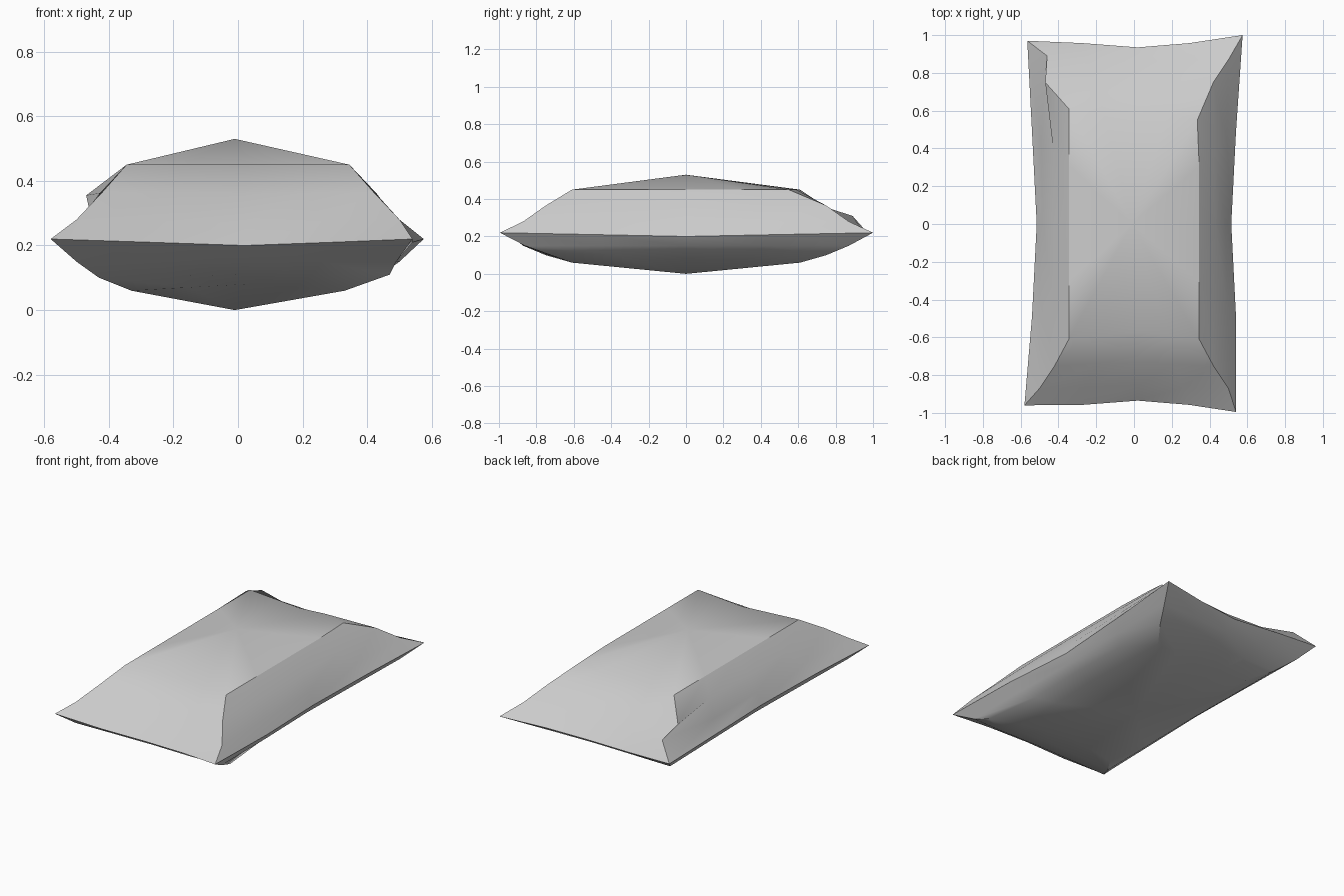
import bpy, bmesh
from mathutils import Vector

if "Cube" in bpy.data.objects:
    bpy.data.objects.remove(bpy.data.objects["Cube"])

# Plain cloth colour
cloth = bpy.data.materials.new("light_grey_cloth")
cloth.use_nodes = True
cloth.diffuse_color = (0.6, 0.6, 0.6, 1)
cloth.node_tree.nodes["Principled BSDF"].inputs["Base Color"].default_value = (0.6, 0.6, 0.6, 1)

SIGNS = [(-1, -1), (1, -1), (1, 1), (-1, 1)]
STEPS = 4  # segments per side of a ring


def ring(hx, hy, z, mid_x, mid_y, mid_z, moved=None):
    """Rectangular loop whose side middles are pulled in; moved replaces corners."""
    corners = [Vector((sx * hx, sy * hy, z)) for sx, sy in SIGNS]
    middles = [Vector(m) for m in ((0.02, -mid_y, mid_z), (mid_x, 0, mid_z),
                                   (0.02, mid_y, mid_z), (-mid_x, 0, mid_z))]
    points = []
    for i in range(4):
        for a, b in ((corners[i], middles[i]), (middles[i], corners[(i + 1) % 4])):
            points += [a.lerp(b, k / (STEPS // 2)) for k in range(STEPS // 2)]
    for i, p in (moved or {}).items():
        points[i * STEPS] = Vector(p)
    return points


# Seam with slightly uneven corners
seam = ring(0.565, 0.98, 0.22, 0.515, 0.935, 0.20,
            {0: (-0.58, -0.96, 0.22), 1: (0.54, -0.995, 0.22),
             2: (0.575, 1.0, 0.22), 3: (-0.565, 0.97, 0.22)})

# Upper shell, with a folded corner at the back
upper = [ring(0.50, 0.87, 0.28, 0.485, 0.86, 0.27, {3: (-0.46, 0.89, 0.31)}),
         ring(0.42, 0.75, 0.365, 0.43, 0.73, 0.36, {3: (-0.47, 0.75, 0.355)}),
         ring(0.345, 0.61, 0.45, 0.345, 0.57, 0.45, {2: (0.335, 0.55, 0.45)})]

# Lower shell, with a folded corner at the front
lower = [ring(0.50, 0.87, 0.15, 0.48, 0.86, 0.15, {1: (0.49, -0.86, 0.15)}),
         ring(0.43, 0.75, 0.10, 0.43, 0.74, 0.11, {1: (0.47, -0.75, 0.11)}),
         ring(0.33, 0.61, 0.06, 0.33, 0.57, 0.08)]

bm = bmesh.new()
seam_verts = [bm.verts.new(p) for p in seam]
for rings, peak in ((upper, 0.53), (lower, 0.0)):
    previous = seam_verts
    for points in rings:
        current = [bm.verts.new(p) for p in points]
        for i in range(len(current)):
            j = (i + 1) % len(current)
            bm.faces.new((previous[i], previous[j], current[j], current[i]))
        previous = current
    centre = bm.verts.new((-0.01, 0, peak))
    for i in range(len(previous)):
        bm.faces.new((previous[i], previous[(i + 1) % len(previous)], centre))
bmesh.ops.recalc_face_normals(bm, faces=bm.faces)

mesh = bpy.data.meshes.new("pillow")
bm.to_mesh(mesh)
bm.free()
mesh.materials.append(cloth)
pillow = bpy.data.objects.new("pillow", mesh)
bpy.context.collection.objects.link(pillow)

# Soft shading with crisp folds
bpy.ops.object.select_all(action="DESELECT")
pillow.select_set(True)
bpy.context.view_layer.objects.active = pillow
bpy.ops.object.shade_smooth_by_angle(angle=0.52)
